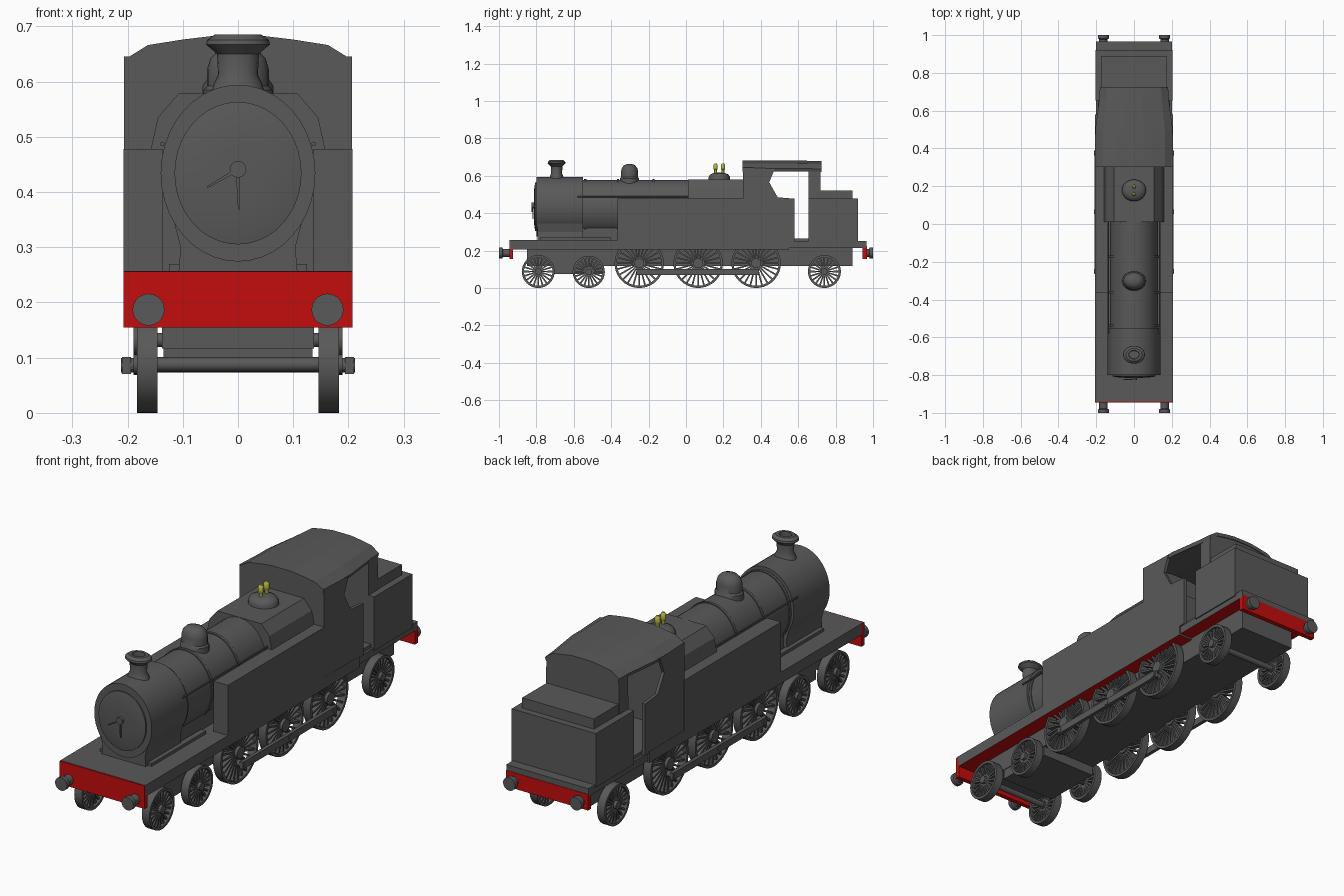
import bpy, bmesh
from math import sin, cos, pi, radians
from mathutils import Matrix, Vector

old = bpy.data.objects.get("Cube")
if old:
    bpy.data.objects.remove(old, do_unlink=True)


def material(name, rgb):
    m = bpy.data.materials.new(name)
    m.use_nodes = True
    m.diffuse_color = (*rgb, 1)
    m.node_tree.nodes["Principled BSDF"].inputs["Base Color"].default_value = (*rgb, 1)
    return m


GREY = material("dark grey", (0.1, 0.1, 0.1))
RED = material("buffer red", (0.55, 0.004, 0.004))
BRASS = material("brass yellow", (0.5, 0.5, 0.06))


def finish(name, bm, mat=GREY, smooth=False):
    bmesh.ops.recalc_face_normals(bm, faces=bm.faces)
    me = bpy.data.meshes.new(name)
    bm.to_mesh(me)
    bm.free()
    ob = bpy.data.objects.new(name, me)
    bpy.context.collection.objects.link(ob)
    me.materials.append(mat)
    if smooth:
        bpy.ops.object.select_all(action="DESELECT")
        ob.select_set(True)
        bpy.context.view_layer.objects.active = ob
        bpy.ops.object.shade_smooth_by_angle(angle=radians(35))
    return ob


def add_loft(bm, rings, closed=False):
    """Skin a row of equal rings; cap the ends, or join them into a loop."""
    vs = [[bm.verts.new(p) for p in r] for r in rings]
    pairs = list(zip(vs, vs[1:]))
    if closed:
        pairs.append((vs[-1], vs[0]))
    else:
        bm.faces.new(vs[0])
        bm.faces.new(vs[-1])
    for a, b in pairs:
        for i in range(len(a)):
            j = (i + 1) % len(a)
            bm.faces.new((a[i], a[j], b[j], b[i]))


def loft(name, rings, mat=GREY, smooth=False):
    bm = bmesh.new()
    add_loft(bm, rings)
    return finish(name, bm, mat, smooth)


def box(name, x, y, z, mat=GREY):
    return loft(name, [[(x[0], v, z[0]), (x[1], v, z[0]), (x[1], v, z[1]), (x[0], v, z[1])] for v in y], mat)


def prism_y(name, pts, y0, y1, mat=GREY):
    return loft(name, [[(x, y, z) for x, z in pts] for y in (y0, y1)], mat)


def ring(axis, at, ra, rb, a, b, n=32):
    """Ellipse across the given axis, centred on (a, b)."""
    out = []
    for i in range(n):
        u, v = a + ra * cos(2 * pi * i / n), b + rb * sin(2 * pi * i / n)
        out.append({"x": (at, u, v), "y": (u, at, v), "z": (u, v, at)}[axis])
    return out


def barrel(name, y0, y1, rx, rz, cz, n=40):
    return loft(name, [ring("y", y, rx, rz, 0, cz, n) for y in (y0, y1)], smooth=True)


def turned(name, y, profile, squash=0.82, mat=GREY, n=24):
    """Upright turned fitting from (radius, height) pairs."""
    return loft(name, [ring("z", z, r, r * squash, 0, y, n) for r, z in profile], mat, True)


def mirror_pts(half):
    return half + [(-x, z) for x, z in reversed(half)]


# Footplate with red underside, buffer beams and frames
for nm, hw, y, z in (("footplate", 0.207, (-0.94, 0.55), (0.207, 0.257)),
                     ("rear_footplate", 0.2, (0.55, 0.965), (0.215, 0.25))):
    ob = box(nm, (-hw, hw), y, z)
    ob.data.materials.append(RED)
    for f in ob.data.polygons:
        if f.normal.z < -0.5:
            f.material_index = 1
box("front_buffer_beam", (-0.207, 0.207), (-0.945, -0.925), (0.155, 0.256), RED)
box("rear_buffer_beam", (-0.2, 0.2), (0.945, 0.967), (0.155, 0.225), RED)
box("main_frame", (-0.138, 0.138), (-0.85, 0.89), (0.117, 0.215))
box("bogie_frame", (-0.135, 0.135), (-0.71, -0.44), (0.074, 0.12))

# Buffers
for side in (1, -1):
    for end, face, tip in (("front", -0.94, -1.0), ("rear", 0.96, 1.0)):
        d = 1 if tip > face else -1
        prof = [(face, 0.022), (tip - d * 0.022, 0.022), (tip - d * 0.018, 0.029), (tip, 0.029)]
        loft(f"{end}_buffer_{'left' if side > 0 else 'right'}",
             [ring("y", y, r, r, side * 0.162, 0.187, 20) for y, r in prof], smooth=True)


# Spoked wheels
def wheel(name, side, y, r, spokes):
    bm = bmesh.new()
    x0, x1 = side * 0.146, side * 0.183
    w = 0.012
    add_loft(bm, [ring("x", x, q, q, y, r, 40)
                  for x, q in ((x0, r), (x1, r), (x1, r - w), (x0, r - w))], closed=True)
    add_loft(bm, [ring("x", x, r * 0.2, r * 0.2, y, r, 16) for x in (x0, side * 0.189)])
    for i in range(spokes):
        turn = Matrix.Rotation(2 * pi * i / spokes, 3, "X")
        quads = []
        for q, h in ((r * 0.15, 0.0035), (r - w * 0.8, 0.0045)):
            quads.append([turn @ Vector((x, s, q)) + Vector((0, y, r))
                          for x, s in ((side * 0.154, -h), (side * 0.176, -h), (side * 0.176, h), (side * 0.154, h))])
        add_loft(bm, quads)
    finish(name, bm, smooth=True)


AXLES = [("front_bogie", -0.79, 0.088, 20), ("rear_bogie", -0.52, 0.086, 20),
         ("front_driving", -0.25, 0.132, 24), ("middle_driving", 0.065, 0.132, 24),
         ("rear_driving", 0.375, 0.132, 24), ("trailing", 0.74, 0.088, 20)]
for nm, y, r, n in AXLES:
    loft(nm + "_axle", [ring("x", x, 0.013, 0.013, y, r, 12) for x in (-0.15, 0.15)], smooth=True)
    for side in (1, -1):
        tag = "_left" if side > 0 else "_right"
        wheel(nm + "_wheel" + tag, side, y, r, n)
        if "driving" in nm:
            loft(nm + "_crank_pin" + tag,
                 [ring("x", side * x, 0.013, 0.013, y, 0.086, 12) for x in (0.165, 0.212)])

# Coupling rods, tanks, cab sides and handrails on both sides
CAB_SIDE = [(0.305, 0.25), (0.58, 0.25), (0.58, 0.477), (0.49, 0.485), (0.445, 0.565),
            (0.475, 0.638), (0.305, 0.645)]
for side, tag in ((1, "_left"), (-1, "_right")):
    def sx(a, b):
        return (side * a, side * b)
    box("coupling_rod" + tag, sx(0.194, 0.21), (-0.265, 0.39), (0.07, 0.101))
    box("side_tank" + tag, sx(0.137, 0.207), (-0.365, 0.31), (0.25, 0.478))
    loft("cab_side" + tag, [[(side * x, y, z) for y, z in CAB_SIDE] for x in (0.192, 0.206)])
    loft("handrail" + tag, [ring("y", y, 0.004, 0.004, side * 0.137, 0.487, 8) for y in (-0.58, 0.01)])
    box("smokebox_foot" + tag, sx(0.1, 0.125), (-0.78, -0.4), (0.25, 0.27))

# Smokebox, saddle and boiler
barrel("smokebox", -0.8, -0.55, 0.14, 0.16, 0.434)
prism_y("smokebox_saddle", mirror_pts([(0.108, 0.25), (0.104, 0.3), (0.138, 0.43)]), -0.795, -0.55)
barrel("boiler", -0.55, 0.02, 0.128, 0.15, 0.428)
for i, y in enumerate((-0.545, -0.37, -0.18)):
    barrel(f"boiler_band_{i + 1}", y, y + 0.012, 0.132, 0.154, 0.428)
prism_y("boiler_cradle", mirror_pts([(0.09, 0.25), (0.09, 0.34)]), -0.55, 0.02)

# Smokebox door and its handles
loft("smokebox_door", [ring("y", y, 0.115 * s, 0.129 * s, 0, 0.434, 40)
                       for y, s in ((-0.795, 1), (-0.806, 1), (-0.811, 0.8), (-0.814, 0.4))], smooth=True)
loft("door_boss", [ring("y", y, 0.015, 0.015, 0, 0.441, 16) for y in (-0.805, -0.826)], smooth=True)
prism_y("door_handle_side", [(0, 0.445), (0, 0.437), (-0.055, 0.407), (-0.055, 0.411)], -0.826, -0.82)
prism_y("door_handle_down", [(-0.004, 0.44), (0.004, 0.44), (0.004, 0.368), (0, 0.368)], -0.822, -0.816)

# Chimney, dome and safety valves
turned("chimney", -0.692, [(0.052, 0.57), (0.043, 0.598), (0.036, 0.612), (0.038, 0.65), (0.046, 0.657),
                           (0.058, 0.667), (0.056, 0.675), (0.042, 0.685), (0.028, 0.685), (0.026, 0.65)])
turned("steam_dome", -0.302, [(0.063, 0.55), (0.062, 0.585), (0.056, 0.592), (0.056, 0.622), (0.05, 0.642),
                              (0.036, 0.656), (0.018, 0.662), (0.004, 0.663)])
turned("valve_base", 0.178, [(0.064, 0.57), (0.064, 0.592), (0.055, 0.606), (0.036, 0.614), (0.01, 0.617)], 0.9)
for nm, y in (("front", 0.158), ("rear", 0.198)):
    turned(nm + "_safety_valve", y, [(0.008, 0.61), (0.008, 0.63), (0.012, 0.635), (0.012, 0.658), (0.006, 0.666)],
           0.9, BRASS, 12)

# Square-shouldered firebox
prism_y("firebox", mirror_pts([(0.16, 0.25), (0.158, 0.477), (0.145, 0.535), (0.107, 0.579)]), 0.01, 0.335)

# Cab walls and curved roof, narrowing to the rear
ROOF = [(0.205, 0.64), (0.163, 0.666), (0.1, 0.676), (0.05, 0.682)]
prism_y("cab_front", mirror_pts([(0.203, 0.25)] + ROOF), 0.305, 0.32)
prism_y("cab_rear", mirror_pts([(0.178, 0.46)] + [(x * 0.86, z - 0.006) for x, z in ROOF]), 0.655, 0.72)
outer = mirror_pts(ROOF)
section = outer + [(x * 0.97, z - 0.016) for x, z in reversed(outer)]
loft("cab_roof", [[(x * s, y, z - d) for x, z in section]
                  for y, s, d in ((0.303, 1, 0), (0.5, 1, 0), (0.66, 0.9, 0.002), (0.724, 0.88, 0.004))])

# Cab floor and coal bunker
box("cab_floor", (-0.19, 0.19), (0.31, 0.66), (0.24, 0.265))
box("bunker", (-0.205, 0.205), (0.655, 0.92), (0.24, 0.477))
box("bunker_top", (-0.175, 0.175), (0.7, 0.89), (0.47, 0.522))
